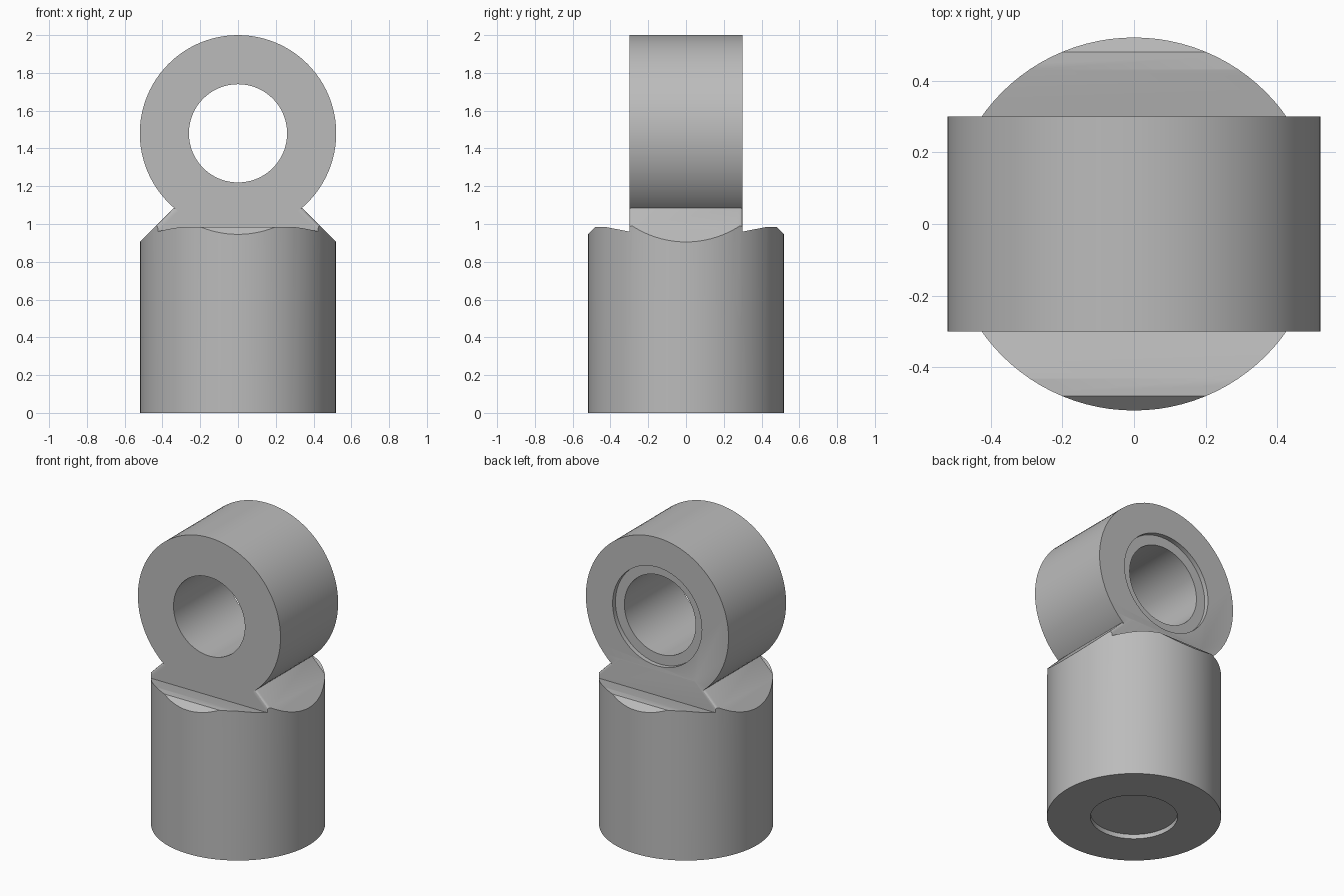
import bpy
import bmesh
import math
from mathutils import Matrix

if "Cube" in bpy.data.objects:
    bpy.data.objects.remove(bpy.data.objects["Cube"], do_unlink=True)

R, BORE, HALF, EYE_Z = 0.52, 0.26, 0.30, 1.48

steel = bpy.data.materials.new("grey steel")
steel.use_nodes = True
GREY = (0.5, 0.5, 0.5, 1.0)
steel.diffuse_color = GREY
steel.node_tree.nodes["Principled BSDF"].inputs["Base Color"].default_value = GREY


def make(name, bm):
    bmesh.ops.recalc_face_normals(bm, faces=bm.faces)
    mesh = bpy.data.meshes.new(name)
    bm.to_mesh(mesh)
    bm.free()
    mesh.materials.append(steel)
    obj = bpy.data.objects.new(name, mesh)
    bpy.context.collection.objects.link(obj)
    return obj


def cylinder(name, radius, start, end, along_y=False):
    """Upright cylinder, or one through the eye along y."""
    bm = bmesh.new()
    bmesh.ops.create_cone(bm, cap_ends=True, segments=96, radius1=radius,
                          radius2=radius, depth=end - start)
    mid = (start + end) / 2
    if along_y:
        place = Matrix.Translation((0, mid, EYE_Z)) @ Matrix.Rotation(math.pi / 2, 4, "X")
    else:
        place = Matrix.Translation((0, 0, mid))
    bm.transform(place)
    return make(name, bm)


def prism(name, half_profile, half_depth, axis, bevel=0):
    """Mirror a (side, z) profile and extrude it along the given axis."""
    outline = half_profile + [(-s, z) for s, z in reversed(half_profile)]
    bm = bmesh.new()

    def point(s, z, d):
        return (s, d, z) if axis == "y" else (d, s, z)

    face = bm.faces.new([bm.verts.new(point(s, z, -half_depth)) for s, z in outline])
    ext = bmesh.ops.extrude_face_region(bm, geom=[face])
    verts = [g for g in ext["geom"] if isinstance(g, bmesh.types.BMVert)]
    bmesh.ops.translate(bm, verts=verts, vec=point(0, 0, 2 * half_depth))
    if bevel:
        # Round only the sloping edges of the flanks
        slopes = [e for e in bm.edges
                  if abs(e.verts[0].co.z - e.verts[1].co.z) > 0.01
                  and abs(e.verts[0].co.x - e.verts[1].co.x) > 0.01]
        bmesh.ops.bevel(bm, geom=slopes, offset=bevel, segments=3,
                        profile=0.5, affect="EDGES")
    return make(name, bm)


def combine(obj, other, operation):
    other.hide_render = True
    mod = obj.modifiers.new("combine", "BOOLEAN")
    mod.operation = operation
    mod.solver = "EXACT"
    mod.object = other
    bpy.context.view_layer.objects.active = obj
    bpy.ops.object.modifier_apply(modifier=mod.name)
    bpy.data.objects.remove(other, do_unlink=True)


# Rod: cylinder trimmed by the shoulder shape and the sloping flanks
rod = cylinder("rod_end", R, 0, 1.15)
shoulder = [(0.6, -0.1), (0.6, 0.865), (0.48, 0.985), (0.43, 0.985), (HALF, 0.96)]
combine(rod, prism("shoulder_trim", shoulder, 0.7, "x"), "INTERSECT")
roof = [(0.7, -0.1), (0.7, 0.725), (0.3, 1.125)]
combine(rod, prism("flank_trim", roof, 0.7, "y"), "INTERSECT")

# Neck: flat-sided block with rounded sloping edges
neck = prism("neck", [(0.7, 0.5), (0.7, 0.725), (0.3, 1.125)], HALF, "y", bevel=0.018)
combine(neck, cylinder("neck_trim", R, 0.3, 1.3), "INTERSECT")
combine(rod, neck, "UNION")

# Eye ring with its bore and a shallow recess at the back
combine(rod, cylinder("eye_ring", R, -HALF, HALF, True), "UNION")
combine(rod, cylinder("bore", BORE, -0.5, 0.5, True), "DIFFERENCE")
combine(rod, cylinder("back_recess", 0.325, HALF - 0.03, 0.5, True), "DIFFERENCE")

# Shallow socket underneath
combine(rod, cylinder("socket", BORE, -0.2, 0.03), "DIFFERENCE")

bpy.ops.object.select_all(action="DESELECT")
rod.select_set(True)
bpy.context.view_layer.objects.active = rod
bpy.ops.object.shade_smooth_by_angle(angle=math.radians(25))
